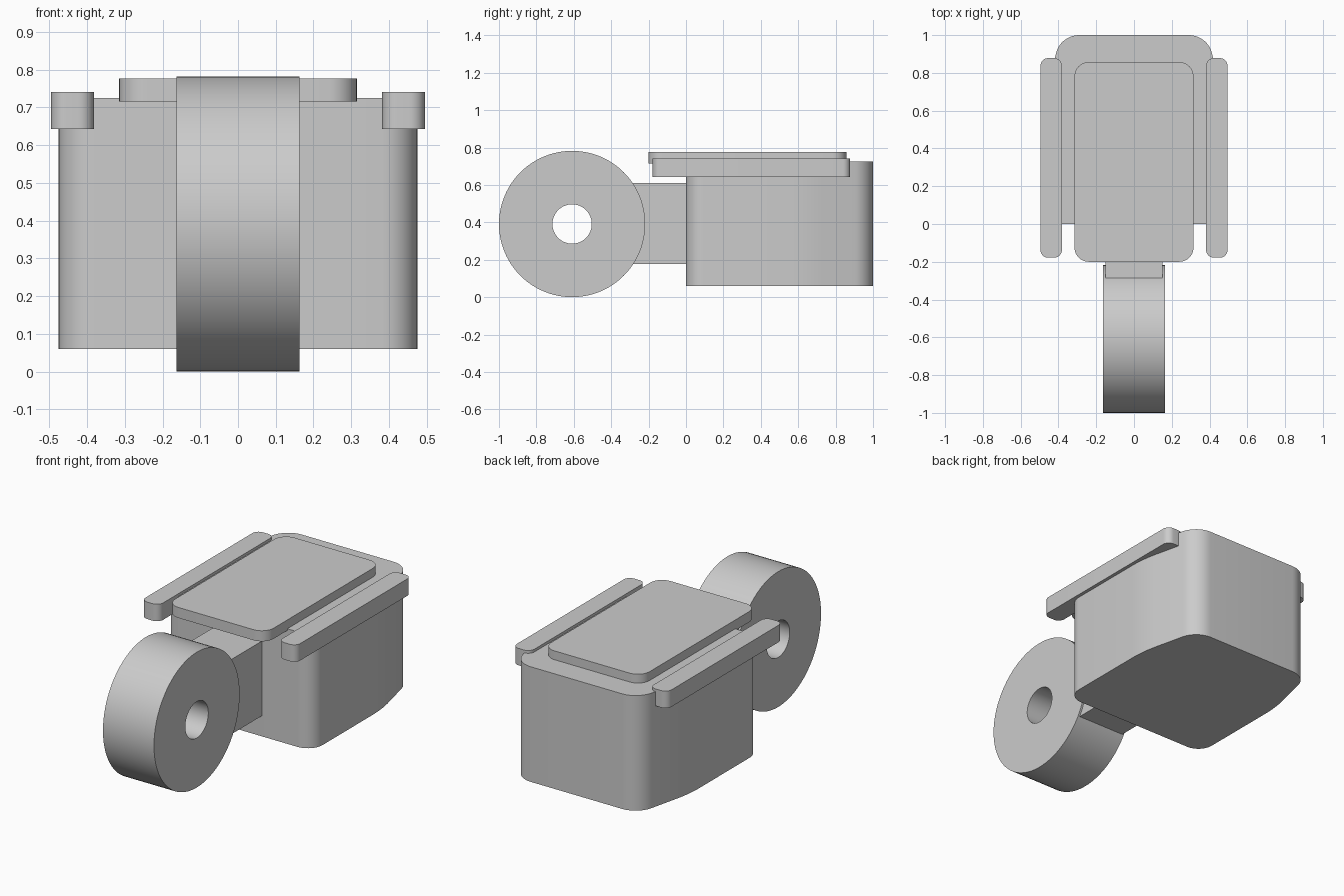
import bpy, bmesh, math
from mathutils import Vector

cube = bpy.data.objects.get("Cube")
if cube:
    bpy.data.objects.remove(cube, do_unlink=True)

GREY = (0.6, 0.6, 0.6, 1)
grey = bpy.data.materials.new("plain grey")
grey.use_nodes = True
grey.diffuse_color = GREY
grey.node_tree.nodes["Principled BSDF"].inputs["Base Color"].default_value = GREY


def finish(bm, name):
    bmesh.ops.recalc_face_normals(bm, faces=bm.faces)
    mesh = bpy.data.meshes.new(name)
    bm.to_mesh(mesh)
    bm.free()
    mesh.materials.append(grey)
    obj = bpy.data.objects.new(name, mesh)
    bpy.context.collection.objects.link(obj)
    bpy.ops.object.select_all(action="DESELECT")
    obj.select_set(True)
    bpy.context.view_layer.objects.active = obj
    bpy.ops.object.shade_smooth_by_angle(angle=math.radians(30))
    return obj


def fillet(corners, steps=10):
    """Round each (x, y, radius) corner with an arc tangent to both edges."""
    outline = []
    for i, (x, y, r) in enumerate(corners):
        p = Vector((x, y))
        a = (Vector(corners[i - 1][:2]) - p).normalized()
        b = (Vector(corners[(i + 1) % len(corners)][:2]) - p).normalized()
        if r == 0:
            outline.append(p)
            continue
        half = a.angle(b) / 2
        centre = p + (a + b).normalized() * r / math.sin(half)
        start = p + a * r / math.tan(half) - centre
        end = p + b * r / math.tan(half) - centre
        sweep = start.angle_signed(end)
        for k in range(steps + 1):
            t = -sweep * k / steps
            c, s = math.cos(t), math.sin(t)
            outline.append(centre + Vector((start.x * c - start.y * s,
                                            start.x * s + start.y * c)))
    return outline


def slab(name, corners, z0, z1):
    """Extrude a filleted plan outline between two heights."""
    bm = bmesh.new()
    face = bm.faces.new([bm.verts.new((p.x, p.y, z0)) for p in fillet(corners)])
    top = bmesh.ops.extrude_face_region(bm, geom=[face], use_keep_orig=True)["geom"]
    bmesh.ops.translate(bm, vec=(0, 0, z1 - z0),
                        verts=[v for v in top if isinstance(v, bmesh.types.BMVert)])
    return finish(bm, name)


def box(x0, x1, y0, y1, r):
    return [(x0, y0, r), (x1, y0, r), (x1, y1, r), (x0, y1, r)]


# Tub with sides that bend inward towards the back
half = [(0.475, 0, 0.095), (0.475, 0.64, 0.77), (0.39, 1, 0.125)]
slab("body", half + [(-x, y, r) for x, y, r in reversed(half)], 0.06, 0.725)

# Overhanging lid and side rails
slab("lid", box(-0.315, 0.315, -0.2, 0.857, 0.075), 0.715, 0.776)
for side, x0, x1 in (("left", 0.382, 0.495), ("right", -0.495, -0.382)):
    slab(side + "_rail", box(x0, x1, -0.178, 0.878, 0.04), 0.643, 0.741)

# Block joining the wheel to the body
slab("arm", box(-0.152, 0.152, -0.42, 0.04, 0), 0.178, 0.61)

# Wheel: rectangular section spun around the x axis, leaving a centre hole
WIDTH, OUTER, HOLE = 0.163, 0.391, 0.105
axle = Vector((0, -0.609, 0.391))
bm = bmesh.new()
section = [bm.verts.new(axle + Vector((x, 0, r))) for x, r in
           ((-WIDTH, HOLE), (WIDTH, HOLE), (WIDTH, OUTER), (-WIDTH, OUTER))]
edges = [bm.edges.new((section[i - 1], section[i])) for i in range(4)]
bmesh.ops.spin(bm, geom=section + edges, cent=axle, axis=(1, 0, 0),
               angle=math.tau, steps=96, use_merge=True)
bmesh.ops.remove_doubles(bm, verts=bm.verts, dist=0.0001)
finish(bm, "wheel")
